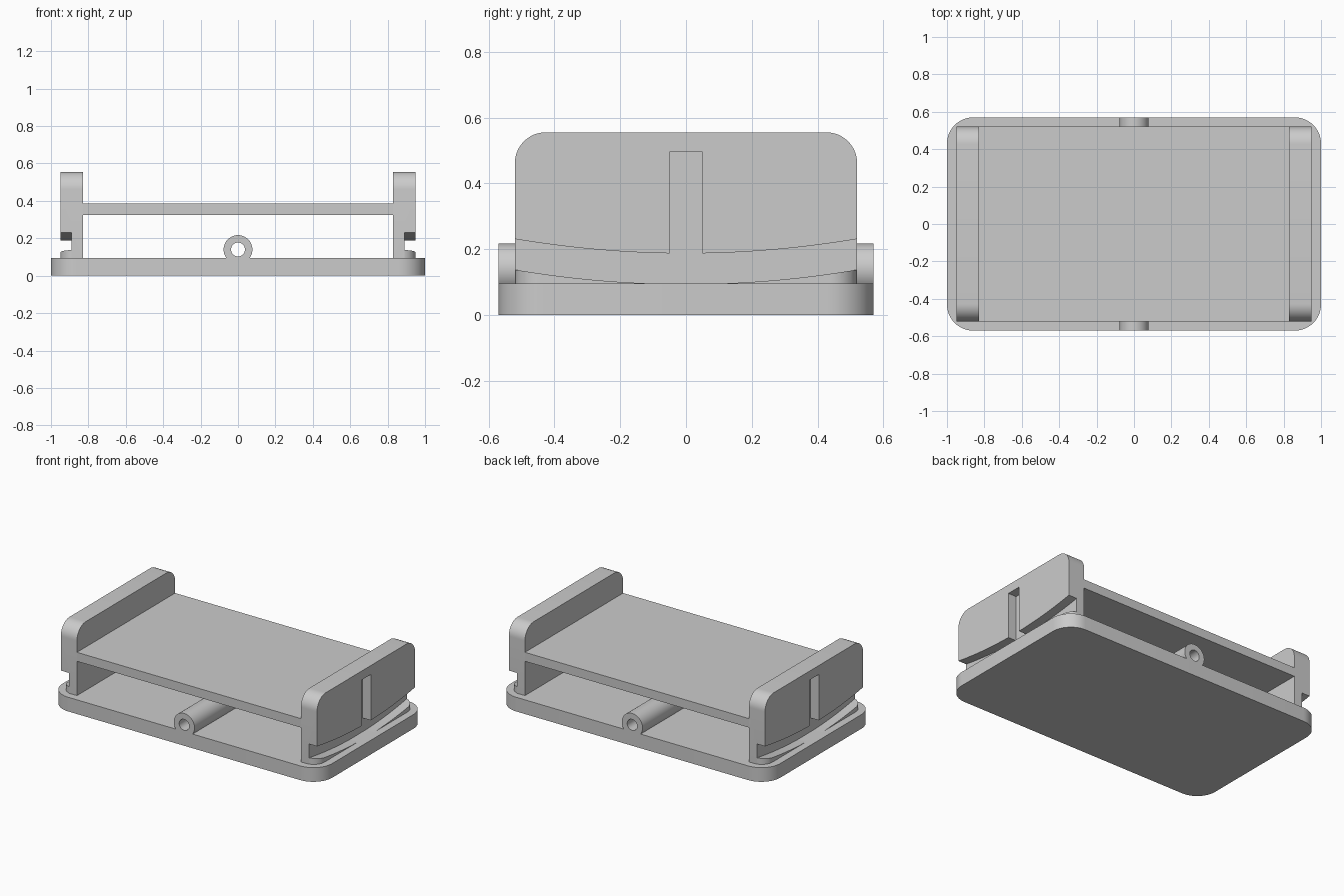
import bpy, bmesh, math

if "Cube" in bpy.data.objects:
    bpy.data.objects.remove(bpy.data.objects["Cube"])

grey = bpy.data.materials.new("light_grey")
grey.diffuse_color = (0.6, 0.6, 0.6, 1)
grey.use_nodes = True
grey.node_tree.nodes["Principled BSDF"].inputs["Base Color"].default_value = grey.diffuse_color


def prism(name, points, axis, lo, hi):
    """Extrude a closed 2D outline along one axis from lo to hi."""
    place = {"x": lambda p, t: (t, p[0], p[1]),
             "y": lambda p, t: (p[0], t, p[1]),
             "z": lambda p, t: (p[0], p[1], t)}[axis]
    bm = bmesh.new()
    a = [bm.verts.new(place(p, lo)) for p in points]
    b = [bm.verts.new(place(p, hi)) for p in points]
    n = len(points)
    bm.faces.new(a)
    bm.faces.new(b)
    for i in range(n):
        j = (i + 1) % n
        bm.faces.new((a[i], a[j], b[j], b[i]))
    bmesh.ops.recalc_face_normals(bm, faces=bm.faces)
    mesh = bpy.data.meshes.new(name)
    bm.to_mesh(mesh)
    bm.free()
    mesh.materials.append(grey)
    ob = bpy.data.objects.new(name, mesh)
    bpy.context.collection.objects.link(ob)
    return ob


def arc(cx, cy, r, a0, a1, n=12):
    return [(cx + r * math.cos(math.radians(a0 + (a1 - a0) * i / n)),
             cy + r * math.sin(math.radians(a0 + (a1 - a0) * i / n)))
            for i in range(n + 1)]


def rounded_rect(w, d, r):
    return (arc(w - r, d - r, r, 0, 90) + arc(r - w, d - r, r, 90, 180)
            + arc(r - w, r - d, r, 180, 270) + arc(w - r, r - d, r, 270, 360))


def activate(ob):
    bpy.ops.object.select_all(action='DESELECT')
    ob.select_set(True)
    bpy.context.view_layer.objects.active = ob


def combine(ob, cutter, operation):
    """Apply a boolean and discard the cutter."""
    activate(ob)
    mod = ob.modifiers.new("cut", 'BOOLEAN')
    mod.operation = operation
    mod.solver = 'EXACT'
    mod.object = cutter
    bpy.ops.object.modifier_apply(modifier=mod.name)
    bpy.data.objects.remove(cutter)


def finish(ob, mirror=False):
    activate(ob)
    if mirror:
        mod = ob.modifiers.new("mirror", 'MIRROR')
        mod.use_mirror_merge = False
        bpy.ops.object.modifier_apply(modifier=mod.name)
    bpy.ops.object.shade_smooth_by_angle(angle=math.radians(30))


def sag(y, base):
    """Shallow curve shared by both edges of the side groove."""
    return base + 0.044 * (y / 0.52) ** 2


BASE_TOP = 0.095
W, D = 0.95, 0.52

# Base plate with rounded corners
finish(prism("base_plate", rounded_rect(1.0, 0.57, 0.14), "z", 0, BASE_TOP))

# Raised tray shelf between the walls
finish(prism("shelf", [(-0.83, 0.325), (0.83, 0.325), (0.83, 0.385), (-0.83, 0.385)],
             "y", -D, D))

# Side walls: rounded top corners, undercut groove and vertical slot outside
r = 0.093
outline = ([(-D, BASE_TOP), (D, BASE_TOP)] + arc(D - r, 0.555 - r, r, 0, 90)
           + arc(r - D, 0.555 - r, r, 90, 180))
wall = prism("side_walls", outline, "x", 0.83, W)
s = 0.05
right = [s + (0.6 - s) * i / 16 for i in range(17)]
groove = ([(-0.6, 0.0), (0.6, 0.0)]
          + [(y, sag(y, 0.187)) for y in reversed(right)]
          + [(s, 0.495), (-s, 0.495)]
          + [(-y, sag(y, 0.187)) for y in right])
combine(wall, prism("groove_cutter", groove, "x", 0.889, 1.1), 'DIFFERENCE')
finish(wall, mirror=True)

# Curved guide lips under the grooves, highest at the rounded corners
e = 0.085
for sign, name in ((1, "back_lips"), (-1, "front_lips")):
    ys = [e + (0.6 - e) * i / 16 for i in range(17)]
    profile = ([(sign * 0.6, BASE_TOP)]
               + [(sign * y, max(BASE_TOP, sag(y, 0.0938))) for y in reversed(ys)])
    lip = prism(name, profile, "x", 0.889, 1.1)
    combine(lip, prism("lip_limit", rounded_rect(W, D, 0.08), "z", 0, 0.4), 'INTERSECT')
    finish(lip, mirror=True)

# Tube along the middle, flattened where it sits on the base
R, cz = 0.077, 0.14
a = math.degrees(math.asin((cz - BASE_TOP) / R))
tube = prism("centre_tube", arc(0, cz, R, -a, 180 + a, 40), "y", -0.57, 0.57)
combine(tube, prism("bore_cutter", arc(0, cz, 0.037, 0, 350, 35), "y", -0.7, 0.7), 'DIFFERENCE')
finish(tube)
